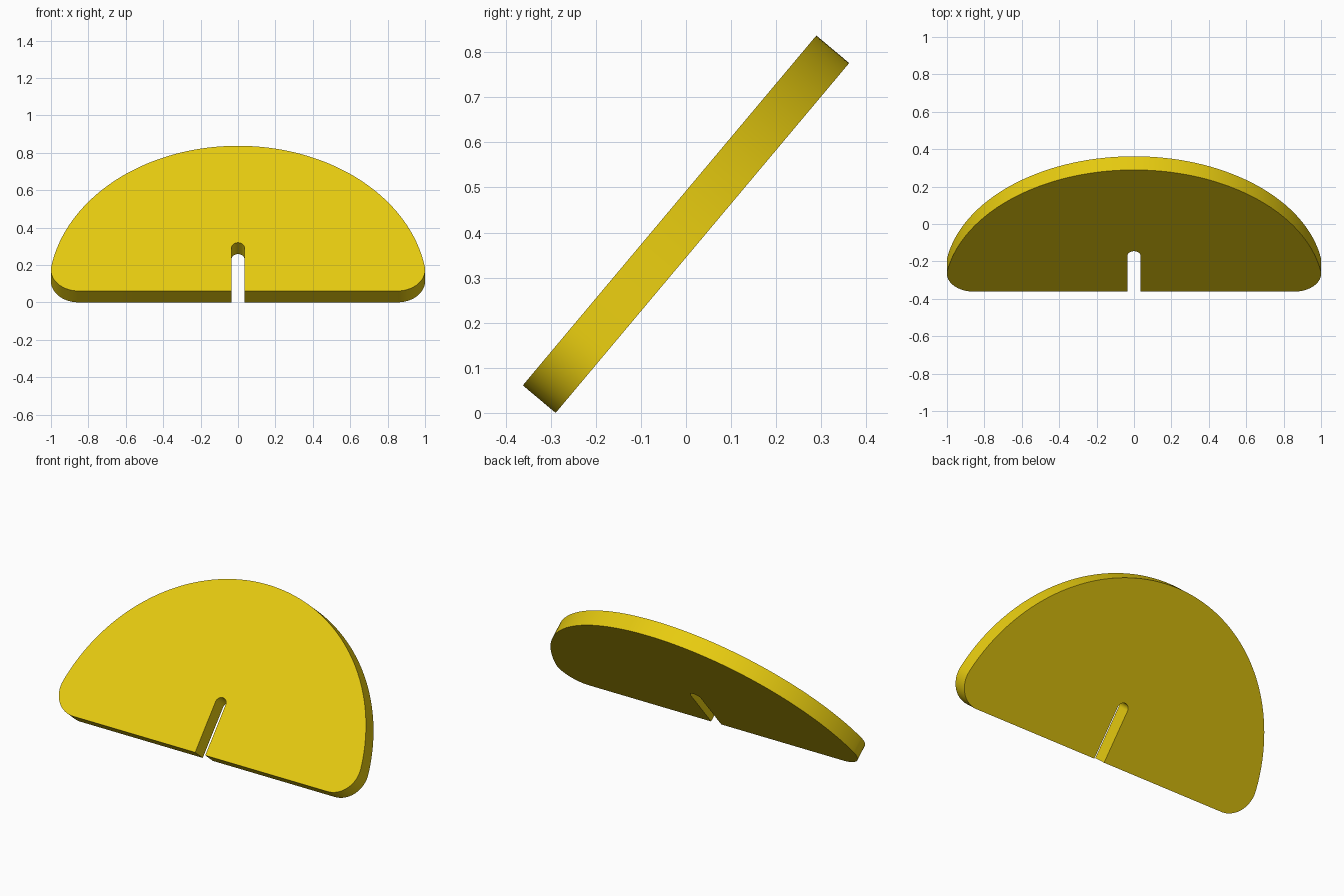
import bpy, bmesh
from math import sin, cos, atan2, sqrt, radians, pi

if "Cube" in bpy.data.objects:
    bpy.data.objects.remove(bpy.data.objects["Cube"])

R, r = 1.013, 0.148        # main arc and corner radius
SLOT, SLOT_H = 0.034, 0.337  # slot half width and length
THICK, TILT = 0.095, radians(50)


def arc(cx, cy, rad, a0, a1, n):
    return [(cx + rad * cos(a0 + (a1 - a0) * i / n),
             cy + rad * sin(a0 + (a1 - a0) * i / n)) for i in range(n + 1)]


# Right half outline: rounded bottom corner, then the large arc to the top
cx = sqrt((R - r) ** 2 - r ** 2)
a = atan2(r, cx)
half = arc(cx, r, r, -pi / 2, a, 24) + arc(0, 0, R, a, pi / 2, 64)[1:]

# Full outline with the round-ended slot
outline = half + [(-x, y) for x, y in reversed(half[:-1])]
outline += [(-SLOT, 0)] + arc(0, SLOT_H - SLOT, SLOT, pi, 0, 16) + [(SLOT, 0)]

# Extrude into a plate
bm = bmesh.new()
face = bm.faces.new([bm.verts.new((x, y, 0)) for x, y in outline])
ext = bmesh.ops.extrude_face_region(bm, geom=[face], use_keep_orig=True)
bmesh.ops.translate(bm, vec=(0, 0, THICK),
                    verts=[g for g in ext["geom"] if isinstance(g, bmesh.types.BMVert)])
bmesh.ops.recalc_face_normals(bm, faces=bm.faces)
mesh = bpy.data.meshes.new("slotted_plate")
bm.to_mesh(mesh)
bm.free()
plate = bpy.data.objects.new("slotted_plate", mesh)
bpy.context.collection.objects.link(plate)

# Lean the plate back, bottom edge on the ground
plate.rotation_euler = (TILT, 0, 0)
plate.location = (0, -(R * cos(TILT) - THICK * sin(TILT)) / 2, 0)

mat = bpy.data.materials.new("yellow")
mat.diffuse_color = (0.8, 0.6, 0.005, 1)
mat.use_nodes = True
mat.node_tree.nodes["Principled BSDF"].inputs["Base Color"].default_value = mat.diffuse_color
mesh.materials.append(mat)

bpy.context.view_layer.objects.active = plate
plate.select_set(True)
bpy.ops.object.shade_smooth_by_angle(angle=radians(30))
